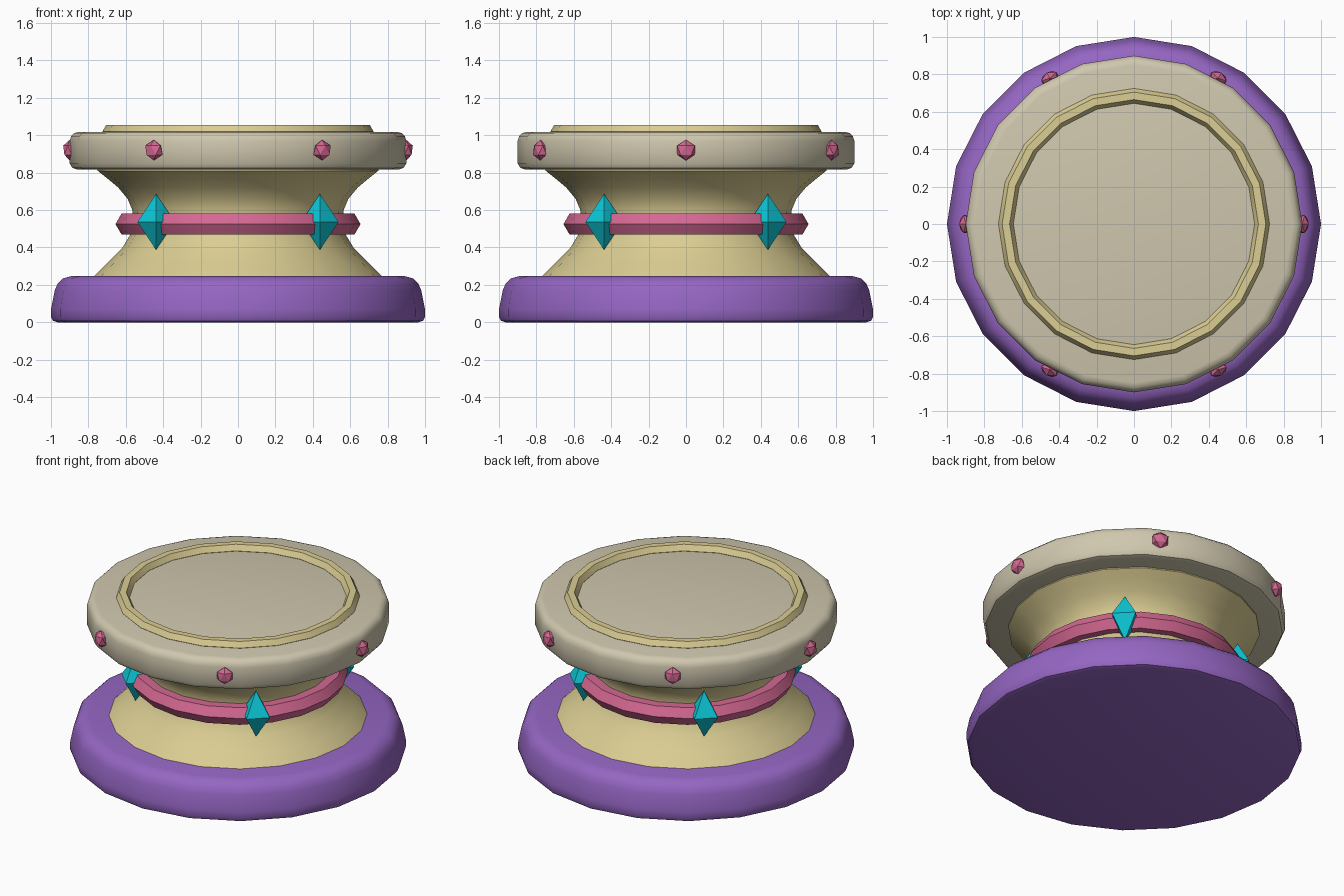
import bpy, bmesh, math
from mathutils import Matrix

if "Cube" in bpy.data.objects:
    bpy.data.objects.remove(bpy.data.objects["Cube"])

SIDES = 20


def material(name, rgb):
    """Flat material from 0-255 sRGB values."""
    m = bpy.data.materials.new(name)
    lin = [((c / 255 + 0.055) / 1.055) ** 2.4 for c in rgb]
    m.diffuse_color = (*lin, 1)
    m.use_nodes = True
    m.node_tree.nodes["Principled BSDF"].inputs["Base Color"].default_value = m.diffuse_color
    return m


PURPLE = material("purple", (149, 102, 195))
SAND = material("pale sand", (207, 199, 174))
KHAKI = material("khaki", (219, 205, 147))
PINK = material("pink", (212, 104, 146))
CYAN = material("cyan", (12, 200, 215))


def finish(bm, name, mat, smooth_angle=None):
    bmesh.ops.recalc_face_normals(bm, faces=bm.faces[:])
    me = bpy.data.meshes.new(name)
    bm.to_mesh(me)
    bm.free()
    me.materials.append(mat)
    if smooth_angle:
        for p in me.polygons:
            p.use_smooth = True
        me.set_sharp_from_angle(angle=math.radians(smooth_angle))
    ob = bpy.data.objects.new(name, me)
    bpy.context.collection.objects.link(ob)
    return ob


def lathe(name, profile, mat, angle=40, closed=False):
    """Spin (radius, z) points about z; open profiles get end caps."""
    bm = bmesh.new()
    rings = []
    for r, z in profile:
        rings.append([bm.verts.new((r * math.cos(2 * math.pi * i / SIDES),
                                    r * math.sin(2 * math.pi * i / SIDES), z))
                      for i in range(SIDES)])
    pairs = list(zip(rings, rings[1:]))
    if closed:
        pairs.append((rings[-1], rings[0]))
    else:
        bm.faces.new(rings[0])
        bm.faces.new(rings[-1])
    for a, b in pairs:
        for i in range(SIDES):
            j = (i + 1) % SIDES
            bm.faces.new((a[i], a[j], b[j], b[i]))
    return finish(bm, name, mat, angle)


def hex_ring(name, radius, thick, z, mat):
    """Ring with a six-sided cross-section."""
    pts = [(radius + thick * math.cos(k * math.pi / 3),
            z + thick * math.sin(k * math.pi / 3)) for k in range(6)]
    return lathe(name, pts, mat, 35, closed=True)


# Rounded base
lathe("base", [(0.965, 0), (0.99, 0.008), (1.0, 0.03), (1.0, 0.07), (0.98, 0.17),
               (0.965, 0.205), (0.935, 0.235), (0.89, 0.247)], PURPLE)

# Waisted column with a thin lip under the top disc
lathe("column", [(0.775, 0.24), (0.70, 0.315), (0.62, 0.395), (0.575, 0.47),
                 (0.56, 0.54), (0.565, 0.60), (0.59, 0.66), (0.64, 0.72),
                 (0.70, 0.77), (0.75, 0.81), (0.75, 0.83)], KHAKI)

# Rounded top disc and its raised rim
lathe("top_disc", [(0.86, 0.817), (0.885, 0.825), (0.90, 0.85), (0.90, 0.97),
                   (0.892, 0.995), (0.875, 1.012), (0.85, 1.018)], SAND)
hex_ring("top_rim", 0.685, 0.04, 1.02, KHAKI)

# Waist ring
hex_ring("waist_ring", 0.59, 0.065, 0.525, PINK)

# Four diamond crystals around the waist
for n, (sx, sy) in enumerate([(1, 1), (-1, 1), (-1, -1), (1, -1)]):
    bm = bmesh.new()
    mid = [bm.verts.new((sx * 0.438 + 0.1 * math.cos(k * math.pi / 2),
                         sy * 0.438 + 0.1 * math.sin(k * math.pi / 2), 0.537))
           for k in range(4)]
    for z in (0.387, 0.687):
        tip = bm.verts.new((sx * 0.438, sy * 0.438, z))
        for k in range(4):
            bm.faces.new((mid[k], mid[(k + 1) % 4], tip))
    finish(bm, f"crystal_{n + 1}", CYAN)

# Six faceted studs around the top disc
for n in range(6):
    bm = bmesh.new()
    place = (Matrix.Rotation(n * math.pi / 3, 4, 'Z') @ Matrix.Translation((0.9, 0, 0.92))
             @ Matrix.Diagonal((0.7, 1, 1, 1)))
    bmesh.ops.create_icosphere(bm, subdivisions=1, radius=0.055, matrix=place)
    finish(bm, f"stud_{n + 1}", PINK)
